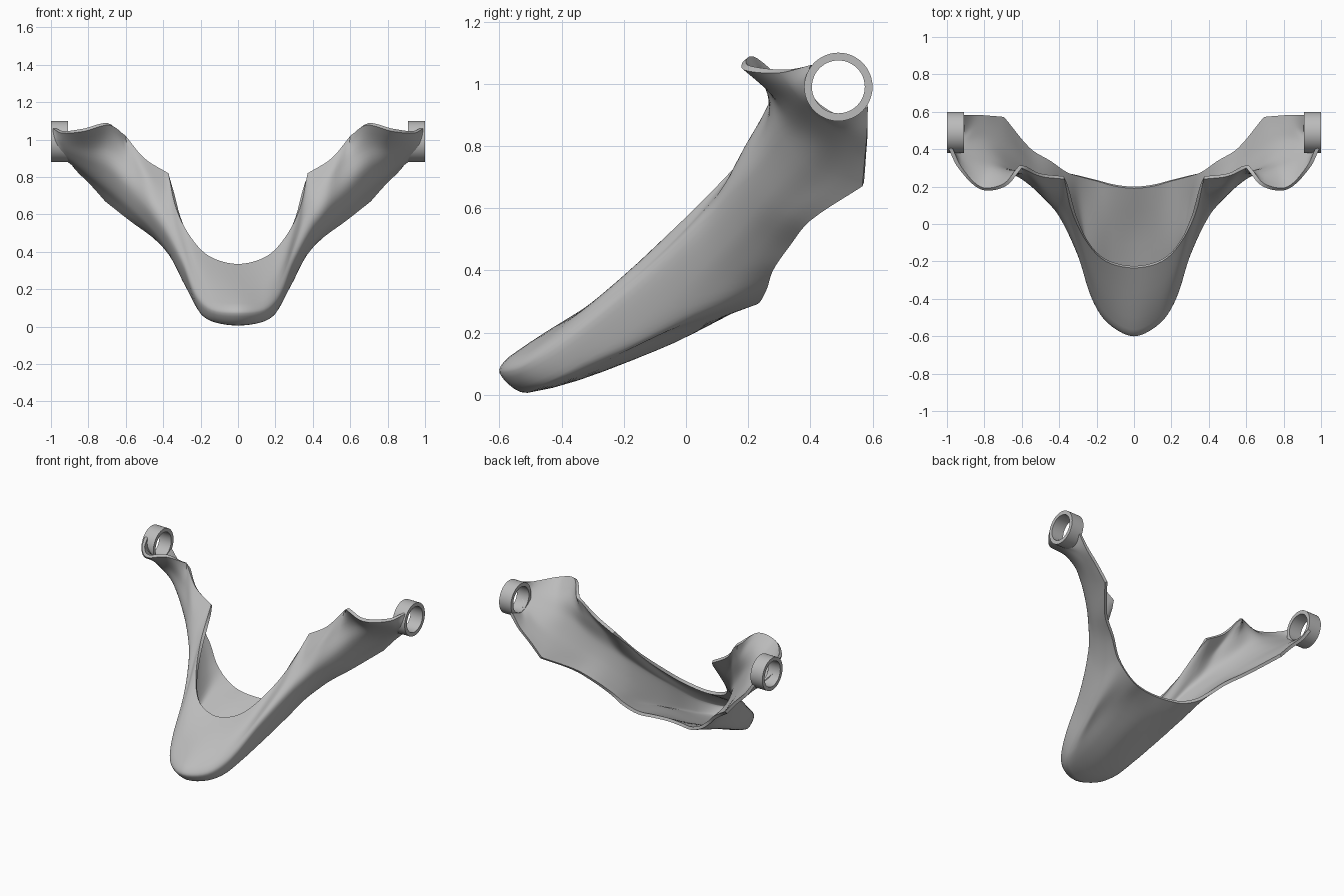
import bpy, bmesh, math
from mathutils import Vector

default = bpy.data.objects.get("Cube")
if default:
    bpy.data.objects.remove(default, do_unlink=True)

grey = bpy.data.materials.new("plain_grey")
grey.use_nodes = True
colour = (0.5, 0.5, 0.5, 1)
grey.diffuse_color = colour
grey.node_tree.nodes["Principled BSDF"].inputs["Base Color"].default_value = colour


def finish(name, bm):
    """Turn a bmesh into a grey object and make it the active one."""
    mesh = bpy.data.meshes.new(name)
    bm.to_mesh(mesh)
    bm.free()
    mesh.materials.append(grey)
    obj = bpy.data.objects.new(name, mesh)
    bpy.context.collection.objects.link(obj)
    bpy.ops.object.select_all(action="DESELECT")
    obj.select_set(True)
    bpy.context.view_layer.objects.active = obj
    return obj


def spline(points, steps, corners=()):
    """Smooth curve through the points, with optional sharp corners."""
    last = len(points) - 1

    def slope(k, side):
        a, b = max(k - 1, 0), min(k + 1, last)
        if k in corners:
            a, b = (a, k) if side < 0 else (k, b)
        run = sum((points[n + 1] - points[n]).length for n in range(a, b))
        return (points[b] - points[a]) / max(run, 1e-6)

    curve = [points[0]]
    for k in range(last):
        p, q = points[k], points[k + 1]
        size = (q - p).length
        m, n = slope(k, 1) * size, slope(k + 1, -1) * size
        for s in range(1, steps + 1):
            t = s / steps
            u = 1 - t
            curve.append(p * (u * u * (1 + 2 * t)) + m * (t * u * u)
                         + q * (t * t * (3 - 2 * t)) - n * (t * t * u))
    return curve


def guide(half, corners=()):
    """Mirror a half path about the middle and smooth it."""
    right = [Vector(p) for p in half]
    left = [Vector((-p.x, p.y, p.z)) for p in reversed(right[1:])]
    mid = len(left)
    both = {mid + c for c in corners} | {mid - c for c in corners}
    return spline(left + right, 5, both)


# Guide paths from the middle of the jaw out to the hinge
upper_rim = guide([(0, -.235, .335), (.15, -.2, .375), (.25, -.1, .475), (.33, .06, .63),
                   (.372, .24, .82), (.5, .255, .9), (.6, .3, 1.02), (.69, .2, 1.078),
                   (.82, .185, 1.045), (.94, .3, 1.035), (.99, .4, 1.06)], (4, 6))
brow_line = guide([(0, -.565, .125), (.13, -.5, .14), (.215, -.36, .23), (.305, -.09, .45),
                   (.39, .12, .67), (.485, .18, .78), (.585, .26, .89), (.7, .27, .96),
                   (.8, .285, .96), (.93, .34, .98), (.985, .385, 1.01)])
nose_line = guide([(0, -.6, .07), (.14, -.53, .085), (.225, -.4, .16), (.3, -.17, .34),
                   (.4, .04, .54), (.48, .135, .64), (.58, .225, .75), (.7, .3, .85),
                   (.79, .35, .88), (.91, .38, .93), (.97, .39, .96)])
chin_line = guide([(0, -.51, .006), (.13, -.46, .025), (.2, -.37, .07), (.275, -.14, .21),
                   (.375, .06, .415), (.46, .17, .53), (.57, .26, .64), (.7, .37, .75),
                   (.79, .43, .81), (.89, .44, .88), (.945, .42, .92)])
belly_line = guide([(0, -.1, .14), (.12, -.1, .155), (.21, -.08, .19), (.295, .05, .26),
                    (.37, .16, .385), (.46, .25, .495), (.57, .33, .59), (.7, .47, .7),
                    (.79, .51, .78), (.87, .51, .85), (.92, .49, .887)])
back_rim = guide([(0, .2, .288), (.1, .21, .288), (.2, .235, .295), (.3, .26, .34),
                  (.375, .28, .4), (.46, .335, .48), (.57, .4, .56), (.71, .567, .67),
                  (.79, .575, .76), (.87, .582, .84), (.93, .585, .925)], (7,))

# Jaw shell: a sheet lofted over the guides, then thickened inwards
bm = bmesh.new()
rows = [[bm.verts.new(p) for p in spline(section, 5)]
        for section in zip(upper_rim, brow_line, nose_line, chin_line, belly_line, back_rim)]
for a, b in zip(rows, rows[1:]):
    for j in range(len(a) - 1):
        bm.faces.new((a[j], a[j + 1], b[j + 1], b[j]))
shell = finish("jaw_shell", bm)
thickness = shell.modifiers.new("thickness", "SOLIDIFY")
thickness.thickness = 0.02
thickness.offset = -1
bpy.ops.object.modifier_apply(modifier=thickness.name)
bpy.ops.object.shade_smooth_by_angle(angle=math.radians(40))

# Hinge rings: a rectangular section spun about the sideways axis
for name, side in (("left_hinge_ring", 1), ("right_hinge_ring", -1)):
    bm = bmesh.new()
    centre = Vector((0, .49, .99))
    section = [bm.verts.new(centre + Vector((side * x, r, 0)))
               for x, r in ((.91, .085), (1, .085), (1, .11), (.91, .11))]
    edges = [bm.edges.new((section[k - 1], section[k])) for k in range(4)]
    bmesh.ops.spin(bm, geom=section + edges, cent=centre, axis=(1, 0, 0),
                   angle=math.tau, steps=48)
    bmesh.ops.remove_doubles(bm, verts=bm.verts, dist=1e-4)
    bmesh.ops.recalc_face_normals(bm, faces=bm.faces)
    finish(name, bm)
    bpy.ops.object.shade_smooth_by_angle(angle=math.radians(40))
